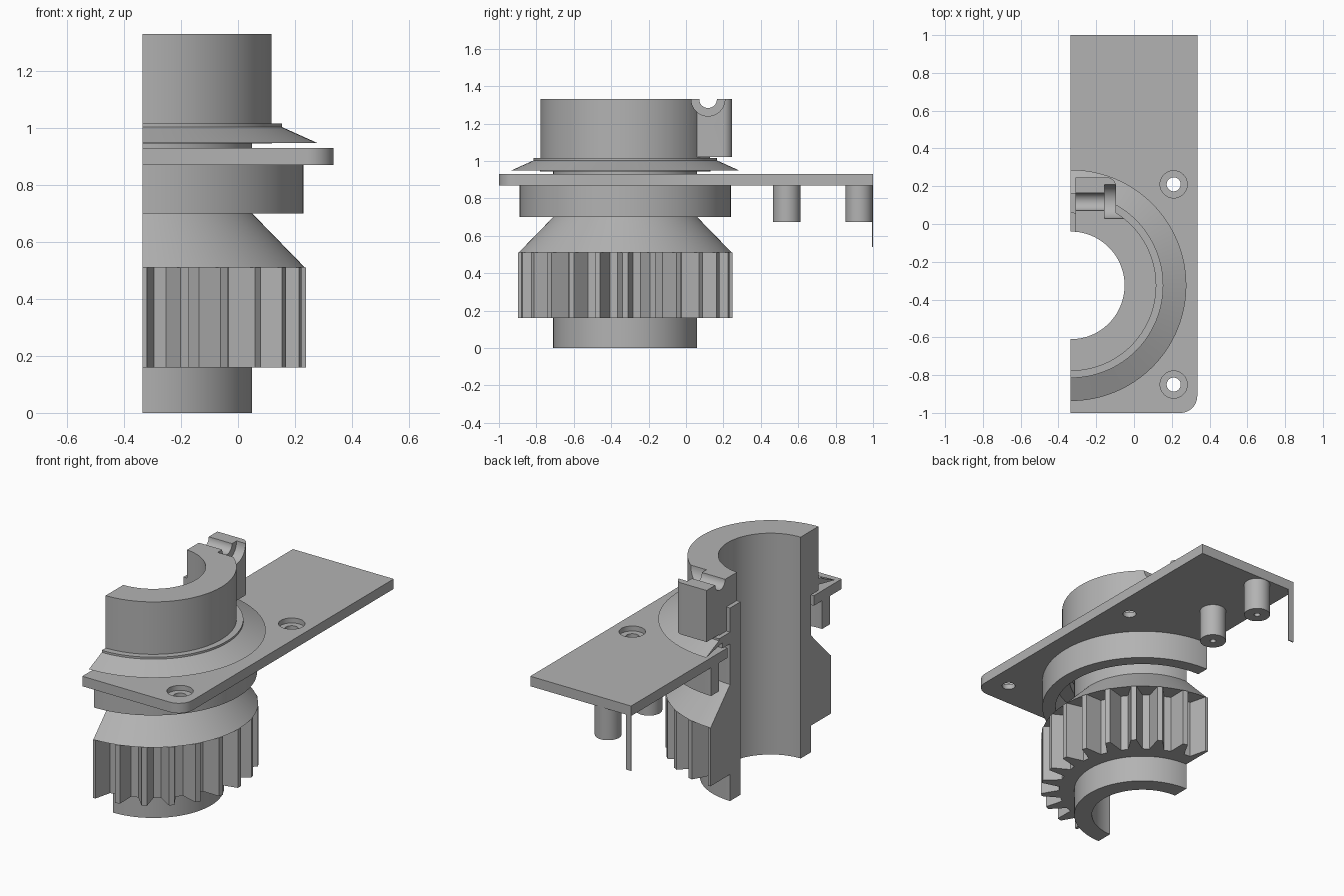
import bpy, bmesh
from math import pi, sin, cos, radians
from mathutils import Matrix, Vector

if "Cube" in bpy.data.objects:
    bpy.data.objects.remove(bpy.data.objects["Cube"])

AX, AY = -0.335, -0.325      # shaft axis, lying on the section plane
BORE, TUBE = 0.285, 0.385

grey = bpy.data.materials.new("plain_grey")
grey.use_nodes = True
grey.diffuse_color = (0.45, 0.45, 0.45, 1)
grey.node_tree.nodes["Principled BSDF"].inputs["Base Color"].default_value = (0.45, 0.45, 0.45, 1)


def finish(name, bm):
    bmesh.ops.recalc_face_normals(bm, faces=bm.faces)
    mesh = bpy.data.meshes.new(name)
    bm.to_mesh(mesh)
    bm.free()
    mesh.materials.append(grey)
    obj = bpy.data.objects.new(name, mesh)
    bpy.context.collection.objects.link(obj)
    return obj


def arc(r, a0, a1, n, cx=AX, cy=AY):
    steps = [radians(a0 + (a1 - a0) * i / n) for i in range(n + 1)]
    return [(cx + r * cos(a), cy + r * sin(a)) for a in steps]


def half_lathe(name, profile, n=64):
    """Turn a closed (radius, z) profile through the half circle on +x."""
    bm = bmesh.new()
    rings = []
    for i in range(n + 1):
        a = -pi / 2 + pi * i / n
        rings.append([bm.verts.new((AX + r * cos(a), AY + r * sin(a), z)) for r, z in profile])
    for p, q in zip(rings, rings[1:]):
        for k in range(len(profile)):
            j = (k + 1) % len(profile)
            bm.faces.new((p[k], p[j], q[j], q[k]))
    bm.faces.new(rings[0])
    bm.faces.new(rings[-1])
    return finish(name, bm)


def prism(name, outline, z0, z1):
    bm = bmesh.new()
    face = bm.faces.new([bm.verts.new((x, y, z0)) for x, y in outline])
    top = bmesh.ops.extrude_face_region(bm, geom=[face])["geom"]
    bmesh.ops.translate(bm, vec=(0, 0, z1 - z0),
                        verts=[v for v in top if isinstance(v, bmesh.types.BMVert)])
    return finish(name, bm)


def box(name, x0, x1, y0, y1, z0, z1):
    return prism(name, [(x0, y0), (x1, y0), (x1, y1), (x0, y1)], z0, z1)


def rod(name, start, end, r):
    a, b = Vector(start), Vector(end)
    turn = (b - a).to_track_quat("Z", "Y").to_matrix().to_4x4()
    bm = bmesh.new()
    bmesh.ops.create_cone(bm, cap_ends=True, segments=40, radius1=r, radius2=r,
                          depth=(b - a).length,
                          matrix=Matrix.Translation((a + b) / 2) @ turn)
    return finish(name, bm)


def combine(obj, other, operation="DIFFERENCE"):
    """Bake a boolean into obj and discard the helper."""
    mod = obj.modifiers.new("cut", "BOOLEAN")
    mod.operation, mod.object, mod.solver = operation, other, "EXACT"
    graph = bpy.context.evaluated_depsgraph_get()
    mesh = bpy.data.meshes.new_from_object(obj.evaluated_get(graph))
    obj.modifiers.clear()
    obj.data = mesh
    bpy.data.objects.remove(other)


parts = []

# Inner sleeve with the cone that caps the gear
parts.append(half_lathe("sleeve", [
    (BORE, 0), (TUBE, 0), (TUBE, 0.51), (0.57, 0.51), (TUBE, 0.70), (TUBE, 1.16), (BORE, 1.16)]))

# Gear: straight-sided teeth, one centred on each section edge
PITCH, TIP, ROOT = 15, 0.573, 0.47
outer = []
for i in range(13):
    c = -90 + PITCH * i
    for da, r in ((-5, ROOT), (-1.5, TIP), (1.5, TIP), (5, ROOT)):
        if -90 <= c + da <= 90:
            outer += arc(r, c + da, c + da, 1)[:1]
outer = arc(TIP, -90, -90, 1)[:1] + outer + arc(TIP, 90, 90, 1)[:1]
parts.append(prism("gear", outer + arc(TUBE - 0.005, 90, -90, 48), 0.16, 0.51))

# Sloping dust skirt with its upper lip
parts.append(half_lathe("skirt", [
    (TUBE, 0.945), (0.455, 0.945), (0.455, 0.98), (0.612, 0.948),
    (0.49, 1.003), (0.49, 1.015), (TUBE, 1.015)]))

# Clamp collar with a screw lug, split along one side
collar = half_lathe("clamp_collar", [
    (TUBE, 1.015), (0.453, 1.015), (0.453, 1.33), (BORE, 1.33), (BORE, 1.16), (TUBE, 1.16)])
lug = prism("lug", [(-0.32, 0.07), (-0.12, 0.07), (-0.095, 0.05)]
            + arc(0.05, 0, 90, 10, -0.145, 0.197) + [(-0.32, 0.247)], 1.02, 1.33)
combine(collar, lug, "UNION")
combine(collar, box("gap", -0.4, -0.31, -0.2, 0.4, 0.9, 1.5))
combine(collar, rod("screw_cut", (-0.5, 0.118, 1.33), (0.1, 0.118, 1.33), 0.047))
combine(collar, rod("head_cut", (-0.155, 0.118, 1.33), (0.0, 0.118, 1.33), 0.09))
parts.append(collar)

# Mounting plate with rounded corner, shaft opening and countersunk holes
plate = prism("mounting_plate", [(AX, -1)] + arc(0.09, -90, 0, 12, 0.245, -0.91)
              + [(0.335, 1), (AX, 1)] + arc(0.41, 90, -90, 48), 0.87, 0.93)
for y in (0.21, -0.85):
    combine(plate, rod("hole", (0.21, y, 0.8), (0.21, y, 1), 0.037))
    combine(plate, rod("counterbore", (0.21, y, 0.9), (0.21, y, 1), 0.072))
parts.append(plate)

# Ring hanging below the plate
parts.append(half_lathe("housing_ring", [(0.49, 0.70), (0.565, 0.70), (0.565, 0.87), (0.49, 0.87)]))

# Two standoffs with pilot holes
for i, y in enumerate((0.538, 0.925)):
    post = rod(f"standoff_{i + 1}", (-0.13, y, 0.675), (-0.13, y, 0.872), 0.073)
    combine(post, rod("pilot", (-0.13, y, 0.6), (-0.13, y, 0.82), 0.017))
    parts.append(post)

# Thin strip at the back corner
parts.append(box("corner_strip", AX, -0.30, 0.994, 1.0, 0.54, 0.872))

# Smooth the round walls, keep edges crisp
bpy.ops.object.select_all(action="DESELECT")
for obj in parts:
    obj.select_set(True)
bpy.context.view_layer.objects.active = parts[0]
bpy.ops.object.shade_smooth_by_angle(angle=radians(25))
